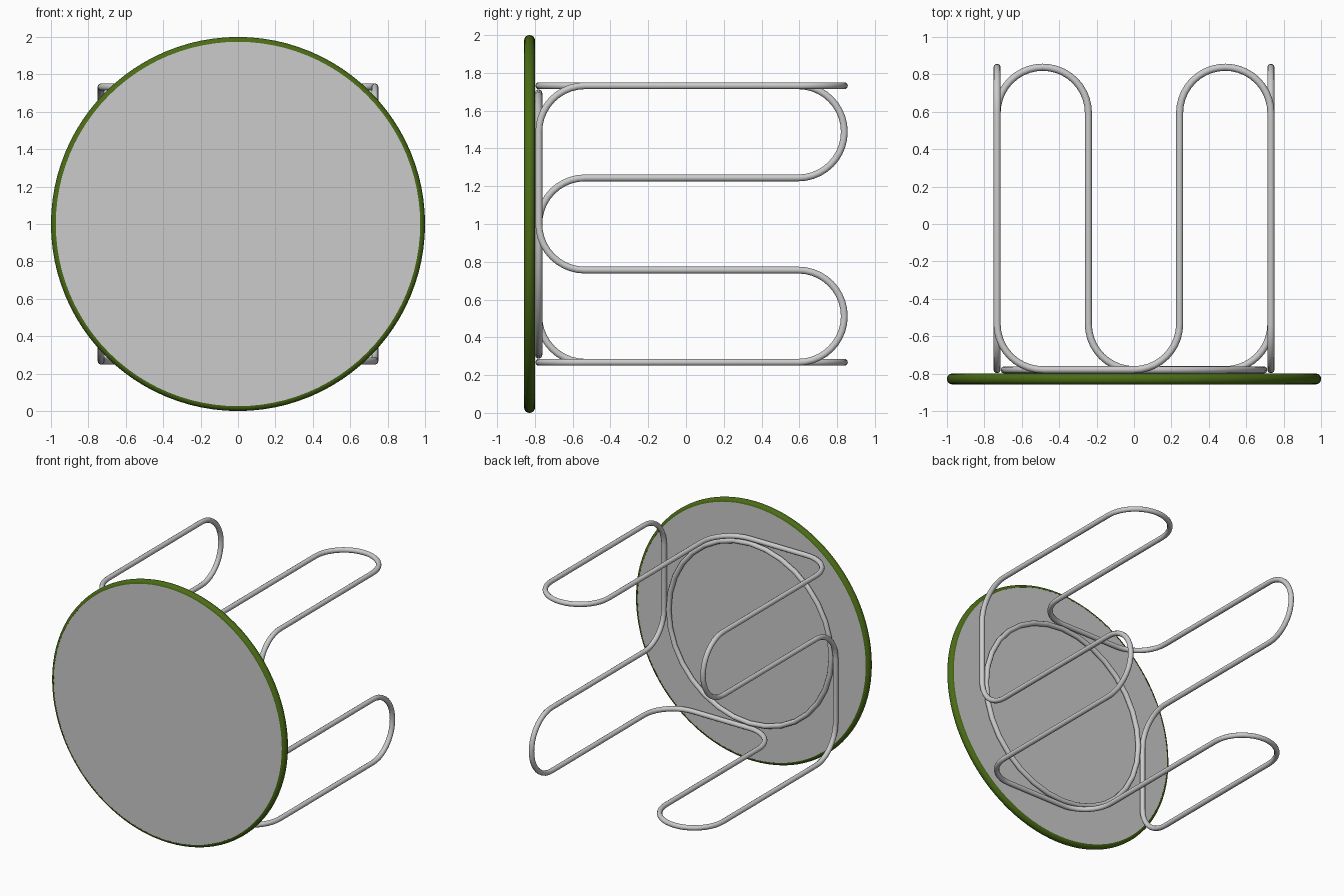
import bpy, bmesh
from math import sin, cos, pi, radians

if "Cube" in bpy.data.objects:
    bpy.data.objects.remove(bpy.data.objects["Cube"])

A, R = 0.732, 0.244          # half width of the wire frame, bend radius
TOP, FOOT = -0.779, 0.838    # wire centreline at the table top and at the feet
WIRE = 0.019
FACE, BACK = -0.857, -0.80   # two faces of the round top


def arc(cx, cy, start, end, n):
    return [(cx + R * cos(radians(start + (end - start) * i / n)),
             cy + R * sin(radians(start + (end - start) * i / n))) for i in range(n + 1)]


def tube(name, points):
    cu = bpy.data.curves.new(name, 'CURVE')
    cu.dimensions = '3D'
    cu.bevel_depth = WIRE
    cu.bevel_resolution = 3
    sp = cu.splines.new('POLY')
    sp.points.add(len(points) - 1)
    for p, co in zip(sp.points, points):
        p.co = (*co, 1)
    sp.use_cyclic_u = True
    ob = bpy.data.objects.new(name, cu)
    bpy.context.collection.objects.link(ob)
    finish(ob, convert=True)
    return ob


def finish(ob, convert=False):
    bpy.ops.object.select_all(action='DESELECT')
    ob.select_set(True)
    bpy.context.view_layer.objects.active = ob
    if convert:
        bpy.ops.object.convert(target='MESH')
    bpy.ops.object.shade_smooth_by_angle(angle=radians(40))


def lathe(name, profile, closed, n=96):
    """Spin an (r, y) profile around the y axis at z = 1."""
    bm = bmesh.new()
    rings = [[bm.verts.new((r * cos(2 * pi * i / n), y, 1 + r * sin(2 * pi * i / n)))
              for i in range(n)] for r, y in profile]
    pairs = list(zip(rings, rings[1:]))
    if closed:
        pairs.append((rings[-1], rings[0]))
    else:
        bm.faces.new(rings[0])
        bm.faces.new(rings[-1])
    for a, b in pairs:
        for i in range(n):
            j = (i + 1) % n
            bm.faces.new((a[i], a[j], b[j], b[i]))
    bmesh.ops.recalc_face_normals(bm, faces=bm.faces)
    me = bpy.data.meshes.new(name)
    bm.to_mesh(me)
    bm.free()
    ob = bpy.data.objects.new(name, me)
    bpy.context.collection.objects.link(ob)
    finish(ob)
    return ob


# Round top panel
EDGE = 0.974
lathe('top_panel', [(EDGE, FACE + 0.001), (EDGE, BACK - 0.001)], False)

# Green bullnose edge band
mid, half = (FACE + BACK) / 2, (BACK - FACE) / 2
band = [(EDGE + (1 - EDGE) * cos(t), mid + half * sin(t))
        for t in [radians(-90 + 18 * i) for i in range(11)]]
rim = lathe('edge_band', band, True)
green = bpy.data.materials.new('green_edge')
green.diffuse_color = (0.07, 0.15, 0.008, 1)
green.use_nodes = True
green.node_tree.nodes["Principled BSDF"].inputs["Base Color"].default_value = green.diffuse_color
rim.data.materials.append(green)

# Continuous bent-wire legs: one side of the frame, turned four times
side = (arc(A - R, FOOT - R, 0, 180, 20)          # foot loop
        + arc(0, TOP + R, 0, -90, 10)             # bend under the top
        + arc(-A + R, TOP + R, -90, -180, 10))    # bend into the next leg
path = []
for k in range(4):
    c, s = round(cos(k * pi / 2)), round(sin(k * pi / 2))
    path += [(x * c - A * s, y, 1 + x * s + A * c) for x, y in side]
tube('wire_legs', path)

# Support ring under the top
ring_r = A - 2 * WIRE
tube('support_ring', [(ring_r * cos(2 * pi * i / 32), TOP - 0.001,
                       1 + ring_r * sin(2 * pi * i / 32)) for i in range(32)])
